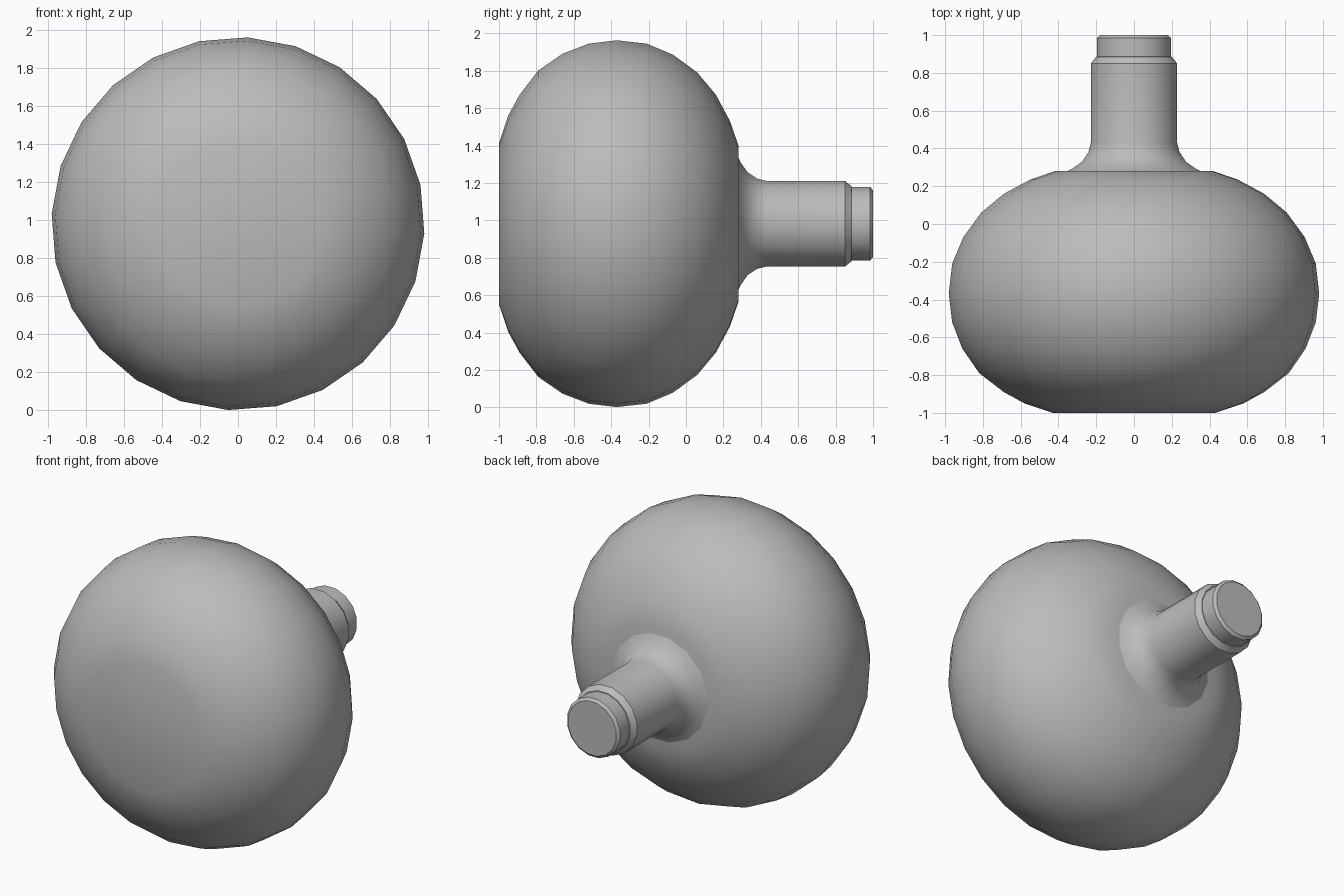
import bpy, bmesh, math

cube = bpy.data.objects.get("Cube")
if cube:
    bpy.data.objects.remove(cube, do_unlink=True)

AXIS_Z = 0.982

grey = bpy.data.materials.new("plain grey")
grey.use_nodes = True
colour = (0.5, 0.5, 0.5, 1)
grey.diffuse_color = colour
grey.node_tree.nodes["Principled BSDF"].inputs["Base Color"].default_value = colour


def turned(name, profile, sides, turn=0.0, angle=35):
    """Revolve (y, radius) points about the y axis and cap both ends."""
    bm = bmesh.new()
    rings = []
    for y, r in profile:
        ring = []
        for i in range(sides):
            a = math.radians(turn) + math.tau * i / sides
            ring.append(bm.verts.new((r * math.cos(a), y, AXIS_Z + r * math.sin(a))))
        rings.append(ring)
    for a, b in zip(rings, rings[1:]):
        for i in range(sides):
            j = (i + 1) % sides
            bm.faces.new((a[i], a[j], b[j], b[i]))
    bm.faces.new(rings[0])
    bm.faces.new(rings[-1])
    bmesh.ops.recalc_face_normals(bm, faces=bm.faces)
    mesh = bpy.data.meshes.new(name)
    bm.to_mesh(mesh)
    bm.free()
    mesh.materials.append(grey)
    obj = bpy.data.objects.new(name, mesh)
    bpy.context.collection.objects.link(obj)
    bpy.ops.object.select_all(action="DESELECT")
    obj.select_set(True)
    bpy.context.view_layer.objects.active = obj
    bpy.ops.object.shade_smooth_by_angle(angle=math.radians(angle))
    return obj


# Rounded knob head with flat front
turned("knob_head", [
    (-1.0, 0.43), (-0.95, 0.58), (-0.89, 0.69), (-0.79, 0.82), (-0.66, 0.91),
    (-0.52, 0.964), (-0.37, 0.982), (-0.21, 0.964), (-0.07, 0.905),
    (0.06, 0.81), (0.16, 0.69), (0.235, 0.55), (0.28, 0.42), (0.282, 0.2),
], 24, turn=-3)

# Flared neck and straight shaft, chamfered at the shoulder
turned("shaft", [
    (0.27, 0.38), (0.295, 0.33), (0.33, 0.28), (0.38, 0.246), (0.43, 0.233),
    (0.85, 0.233), (0.885, 0.205), (0.89, 0.18),
], 16, turn=11.25)

# Narrower end cap of the shaft
turned("shaft_tip", [(0.86, 0.2), (0.985, 0.2), (1.0, 0.182)], 16, turn=11.25)
